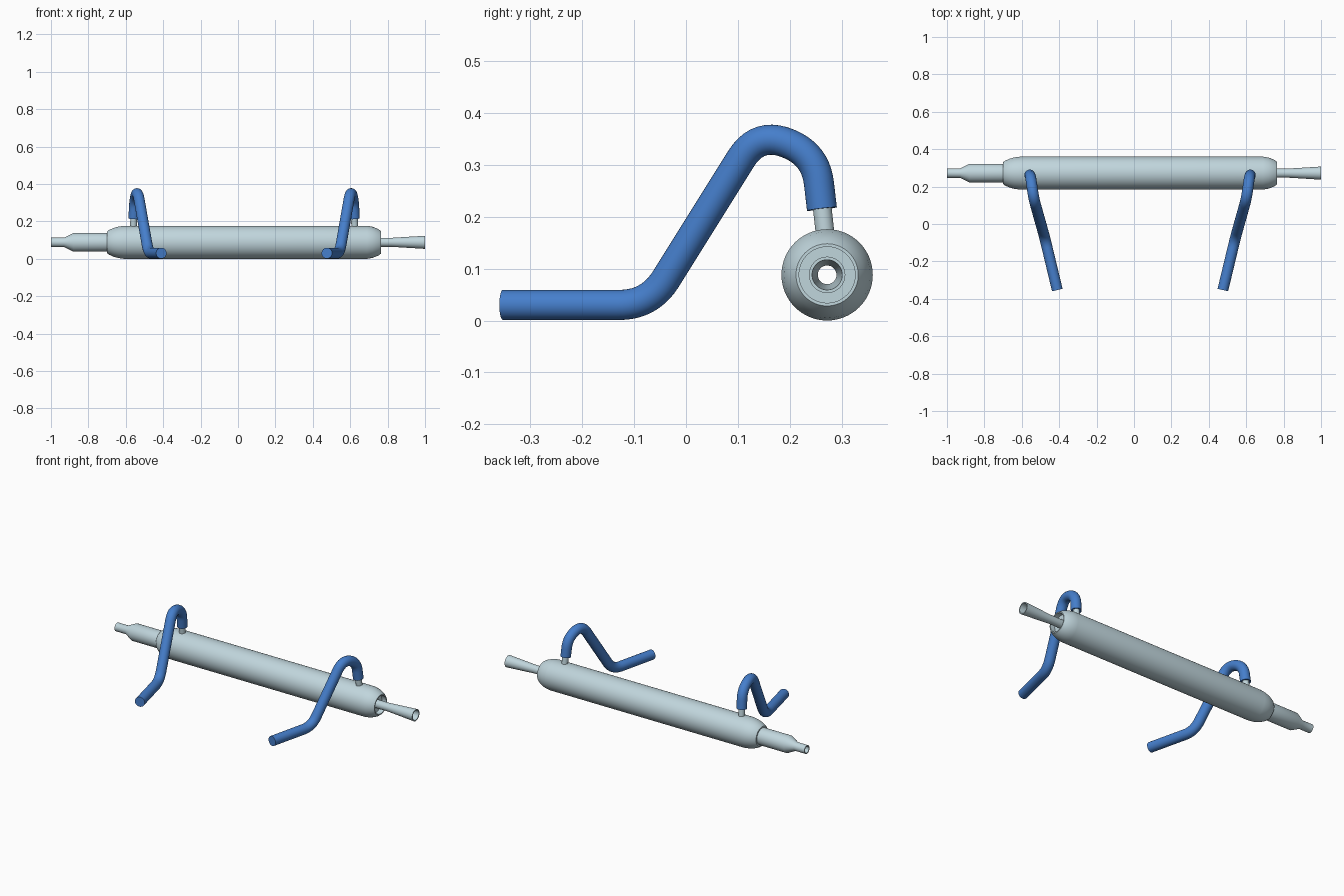
import bpy, bmesh, math
from mathutils import Vector, Matrix

cube = bpy.data.objects.get("Cube")
if cube:
    bpy.data.objects.remove(cube, do_unlink=True)

AXIS_Y, AXIS_Z = 0.272, 0.088
MID_X = 0.0325  # the two hoses mirror about this plane


def material(name, rgb):
    m = bpy.data.materials.new(name)
    m.use_nodes = True
    m.diffuse_color = (*rgb, 1)
    m.node_tree.nodes["Principled BSDF"].inputs["Base Color"].default_value = (*rgb, 1)
    return m


glass = material("pale glass", (0.53, 0.67, 0.72))
rubber = material("blue rubber", (0.06, 0.21, 0.60))


def finish(name, bm, mat):
    bmesh.ops.recalc_face_normals(bm, faces=bm.faces)
    me = bpy.data.meshes.new(name)
    bm.to_mesh(me)
    bm.free()
    me.materials.append(mat)
    ob = bpy.data.objects.new(name, me)
    bpy.context.collection.objects.link(ob)
    bpy.ops.object.select_all(action="DESELECT")
    ob.select_set(True)
    bpy.context.view_layer.objects.active = ob
    bpy.ops.object.shade_smooth_by_angle(angle=math.radians(30))
    return ob


def skin(bm, rings, closed):
    """Bridge successive rings of vertices with quads."""
    pairs = list(zip(rings, rings[1:]))
    if closed:
        pairs.append((rings[-1], rings[0]))
    for a, b in pairs:
        n = len(a)
        for i in range(n):
            bm.faces.new((a[i], a[(i + 1) % n], b[(i + 1) % n], b[i]))


def lathe(name, profile, mat, sides=64):
    """Turn a closed (x, radius) outline about the long axis."""
    bm = bmesh.new()
    rings = []
    for x, r in profile:
        rings.append([bm.verts.new((x, AXIS_Y + r * math.cos(a), AXIS_Z + r * math.sin(a)))
                      for a in (math.tau * i / sides for i in range(sides))])
    skin(bm, rings, True)
    return finish(name, bm, mat)


def rounded(points, trim, steps=10):
    """Path through the points with each corner rounded off."""
    pts = [Vector(p) for p in points]
    path = [pts[0]]
    for a, p, b, t in zip(pts, pts[1:], pts[2:], trim):
        s, e = p + (a - p).normalized() * t, p + (b - p).normalized() * t
        for i in range(steps + 1):
            u = i / steps
            path.append(s * (1 - u) ** 2 + p * 2 * u * (1 - u) + e * u * u)
    return path + [pts[-1]]


def tube(name, path, radius, mat, bore=0, sides=32):
    """Sweep a circle along the path; a bore sinks a blind hole in the far end."""
    bm = bmesh.new()
    rings = []
    side = None

    def ring(p, t, r):
        v = t.cross(side)
        rings.append([bm.verts.new(p + (side * math.cos(a) + v * math.sin(a)) * r)
                      for a in (math.tau * i / sides for i in range(sides))])

    for i, p in enumerate(path):
        t = (path[min(i + 1, len(path) - 1)] - path[max(i - 1, 0)]).normalized()
        ref = side or Vector((1, 0, 0))
        side = (ref - t * ref.dot(t)).normalized()
        ring(p, t, radius)
    if bore:
        ring(path[-1], t, bore)
        ring(path[-1] - t * 0.03, t, bore)
    skin(bm, rings, False)
    bm.faces.new(rings[0])
    bm.faces.new(rings[-1])
    return finish(name, bm, mat)


# Outer jacket with rounded shoulders and a recessed right end
lathe("outer_jacket", [
    (-0.70, 0.048), (-0.70, 0.058), (-0.69, 0.066), (-0.665, 0.077), (-0.64, 0.084),
    (-0.61, 0.088), (0.69, 0.088), (0.72, 0.083), (0.75, 0.071), (0.765, 0.060),
    (0.765, 0.054), (0.735, 0.054), (0.735, 0.018)], glass)

# Stepped outlet joint on the left
lathe("outlet_joint", [
    (-0.69, 0.050), (-0.88, 0.050), (-0.93, 0.025), (-1.0, 0.025),
    (-1.0, 0.019), (-0.69, 0.019)], glass)

# Inner tube running through, flared on the right
lathe("inner_tube", [
    (-0.72, 0.019), (-0.72, 0.024), (0.82, 0.024), (1.0, 0.035),
    (1.0, 0.029), (0.82, 0.018)], glass)

# Two mirrored hoses, each pushed onto a nipple on the jacket
for label, flip in (("right", False), ("left", True)):
    def place(p):
        return (2 * MID_X - p[0], p[1], p[2]) if flip else p

    bends = [(-0.41, -0.353, 0.030), (-0.478, -0.07, 0.030), (-0.537, 0.14, 0.366),
             (-0.552, 0.25, 0.318), (-0.557, 0.262, 0.215)]
    path = rounded([place(p) for p in bends], (0.06, 0.065, 0.054))
    tube(label + "_hose", path, 0.029, rubber, bore=0.022)
    stem = [Vector(place(p)) for p in ((-0.560, 0.270, 0.15), (-0.556, 0.259, 0.25))]
    tube(label + "_nipple", stem, 0.018, glass)
